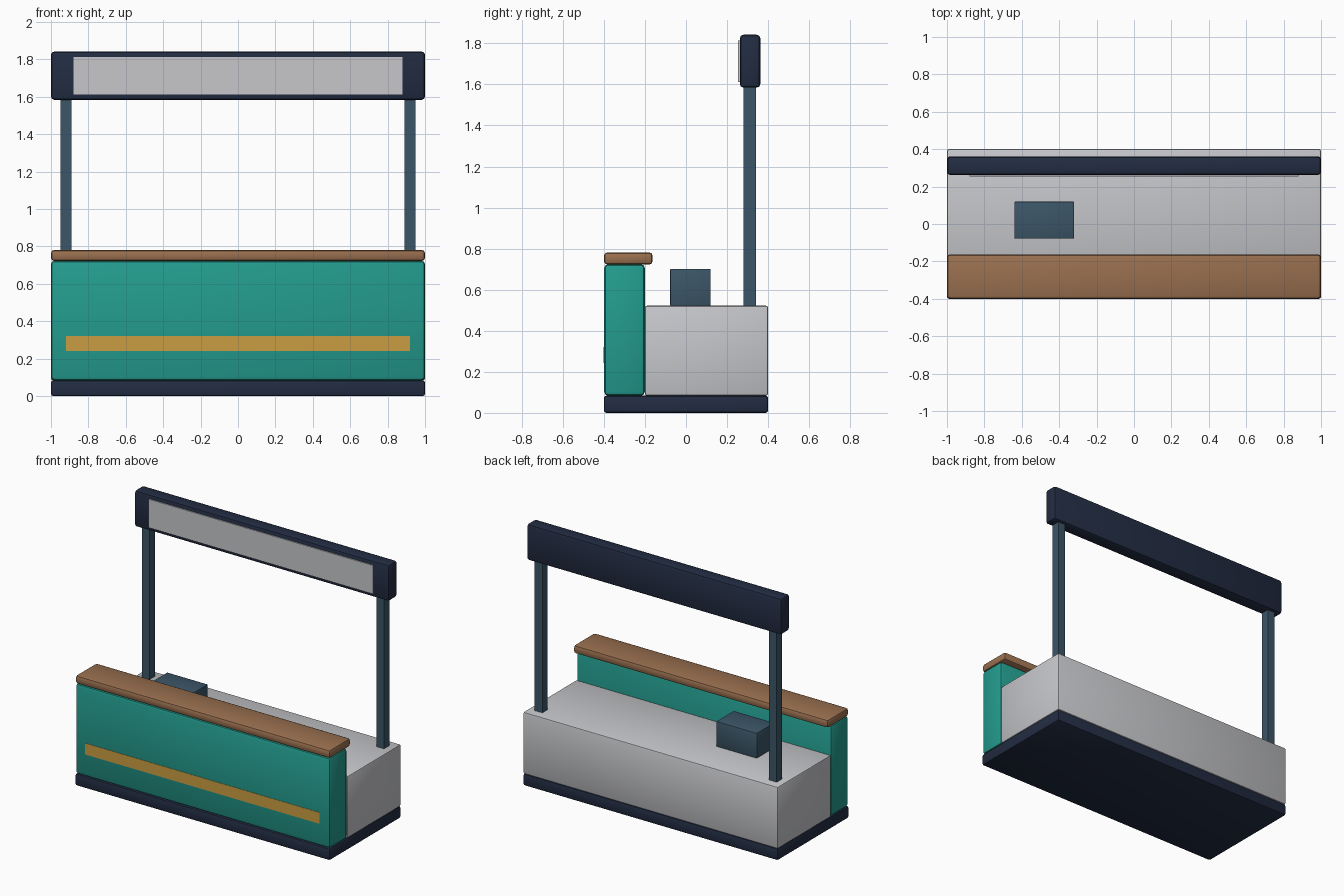
import bpy
import math

cube = bpy.data.objects.get("Cube")
if cube:
    bpy.data.objects.remove(cube, do_unlink=True)


def material(name, r, g, b):
    mat = bpy.data.materials.new(name)
    mat.use_nodes = True
    mat.diffuse_color = (r, g, b, 1)
    mat.node_tree.nodes["Principled BSDF"].inputs["Base Color"].default_value = (r, g, b, 1)
    return mat


navy = material("navy", 0.016, 0.025, 0.055)
teal = material("teal", 0.017, 0.33, 0.27)
grey = material("light grey", 0.57, 0.575, 0.60)
wood = material("brown wood", 0.32, 0.16, 0.078)
gold = material("gold", 0.59, 0.34, 0.055)
slate = material("slate blue", 0.045, 0.093, 0.138)


def box(name, x, y, z, mat, bevel=0.0):
    """Box from (min, max) ranges, with optional rounded edges."""
    spans = (x, y, z)
    bpy.ops.mesh.primitive_cube_add(size=1, location=[(a + b) / 2 for a, b in spans])
    ob = bpy.context.object
    ob.name = name
    ob.scale = [b - a for a, b in spans]
    bpy.ops.object.transform_apply(location=False, rotation=False, scale=True)
    ob.data.materials.append(mat)
    if bevel:
        mod = ob.modifiers.new("rounded edges", "BEVEL")
        mod.width = bevel
        mod.segments = 2
        bpy.ops.object.modifier_apply(modifier=mod.name)
        bpy.ops.object.shade_smooth_by_angle(angle=math.radians(30))
    return ob


full = (-1, 1)

# Plinth and the two counters
box("plinth", full, (-0.4, 0.4), (0, 0.084), navy, 0.012)
box("front_counter", full, (-0.399, -0.2), (0.084, 0.724), teal, 0.02)
box("back_counter", full, (-0.2, 0.4), (0.084, 0.522), grey, 0.01)
box("counter_top", full, (-0.4, -0.162), (0.722, 0.782), wood, 0.018)

# Painted stripe on the front
box("front_stripe", (-0.92, 0.92), (-0.401, -0.397), (0.242, 0.322), gold)

# Cash register block
box("register", (-0.64, -0.32), (-0.078, 0.12), (0.522, 0.702), slate, 0.006)

# Sign posts
for side, s in (("left", 1), ("right", -1)):
    x = sorted((s * 0.89, s * 0.95))
    box(side + "_post", x, (0.28, 0.34), (0.52, 1.6), slate)

# Sign board and its blank panel
box("sign_board", full, (0.262, 0.362), (1.584, 1.842), navy, 0.018)
box("sign_panel", (-0.88, 0.88), (0.254, 0.263), (1.612, 1.814), grey)
